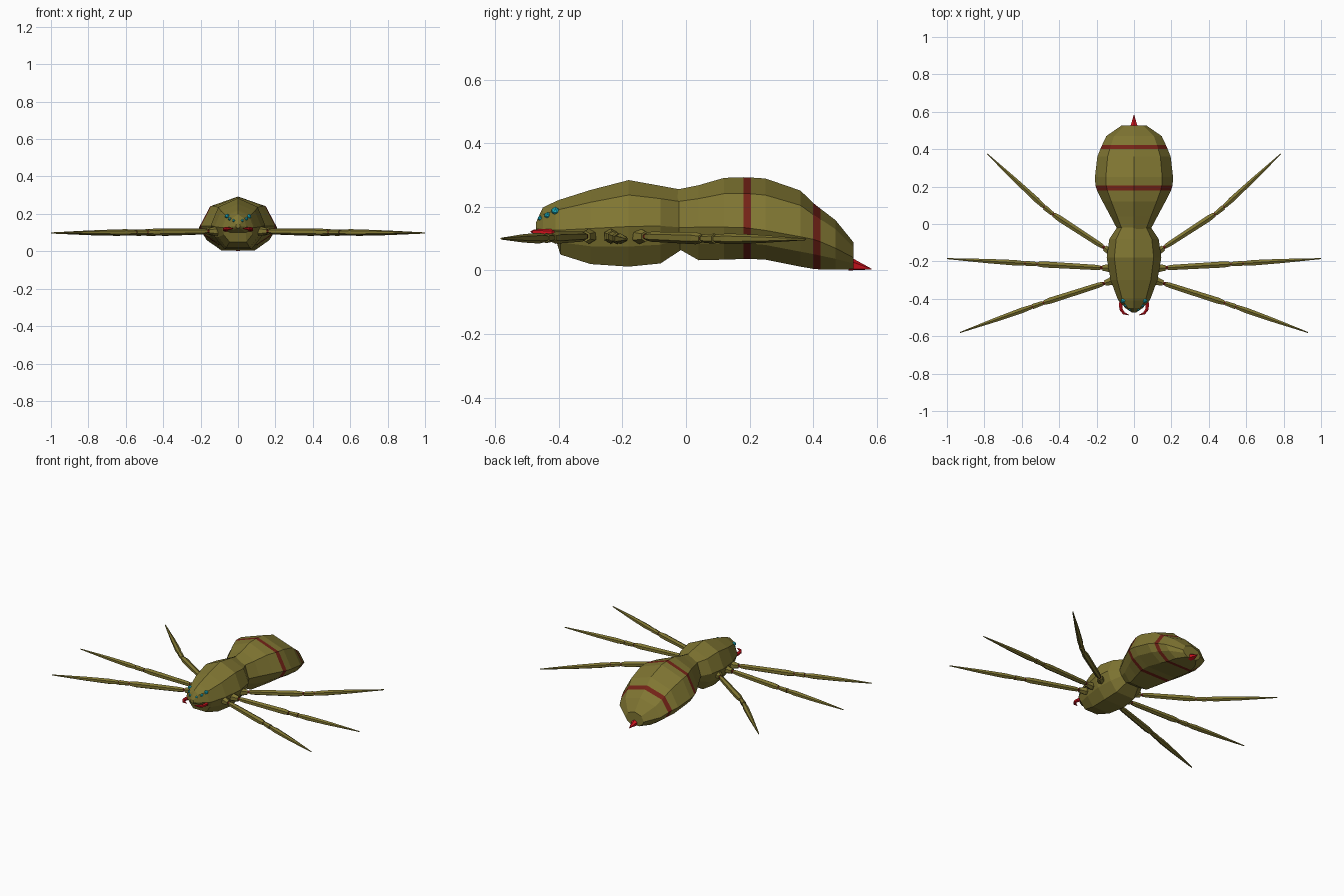
import bpy, bmesh, math
from mathutils import Vector
from mathutils.bvhtree import BVHTree

if "Cube" in bpy.data.objects:
    bpy.data.objects.remove(bpy.data.objects["Cube"])


def material(name, rgb):
    m = bpy.data.materials.new(name)
    m.diffuse_color = (*rgb, 1)
    m.use_nodes = True
    m.node_tree.nodes["Principled BSDF"].inputs["Base Color"].default_value = m.diffuse_color
    return m


OLIVE = material("olive", (0.215, 0.180, 0.032))
STRIPE = material("dark_red", (0.17, 0.016, 0.008))
RED = material("red", (0.62, 0.006, 0.012))
CYAN = material("cyan", (0.015, 0.55, 0.68))


def finish(bm, name, *mats):
    bmesh.ops.recalc_face_normals(bm, faces=bm.faces)
    me = bpy.data.meshes.new(name)
    bm.to_mesh(me)
    bm.free()
    for m in mats:
        me.materials.append(m)
    ob = bpy.data.objects.new(name, me)
    bpy.context.collection.objects.link(ob)
    return ob


def loft(bm, rings):
    """Skin a list of equally sized point rings and cap both ends."""
    vs = [[bm.verts.new(p) for p in r] for r in rings]
    n = len(vs[0])
    for a, b in zip(vs, vs[1:]):
        for i in range(n):
            bm.faces.new((a[i], a[(i + 1) % n], b[(i + 1) % n], b[i]))
    bm.faces.new(vs[0])
    bm.faces.new(vs[-1])


def body_ring(y, w, top, mid, bot):
    half = [(0.72 * w, mid + 0.68 * (top - mid)), (w, mid),
            (0.85 * w, mid - 0.5 * (mid - bot)), (0.5 * w, bot)]
    pts = [(0, top)] + half + [(-x, z) for x, z in reversed(half)]
    return [(x, y, z) for x, z in pts]


def tube(bm, path, sides=6):
    """Tapered tube through (point, radius) pairs."""
    rings = []
    for i, (p, r) in enumerate(path):
        d = (path[min(i + 1, len(path) - 1)][0] - path[max(i - 1, 0)][0]).normalized()
        side = d.cross(Vector((0, 0, 1))).normalized()
        up = side.cross(d)
        rings.append([p + r * (math.cos(a) * side + math.sin(a) * up)
                      for a in (math.tau * (k + 0.5) / sides for k in range(sides))])
    loft(bm, rings)


# Head and thorax: y, half width, top, widest height, bottom
bm = bmesh.new()
loft(bm, [body_ring(*s) for s in (
    (-0.472, 0.012, 0.150, 0.135, 0.125),
    (-0.450, 0.045, 0.198, 0.130, 0.115),
    (-0.410, 0.083, 0.217, 0.127, 0.100),
    (-0.395, 0.090, 0.223, 0.127, 0.050),
    (-0.300, 0.125, 0.253, 0.132, 0.020),
    (-0.180, 0.146, 0.284, 0.138, 0.012),
    (-0.080, 0.132, 0.266, 0.140, 0.022),
    (-0.010, 0.085, 0.253, 0.135, 0.068))])
bmesh.ops.recalc_face_normals(bm, faces=bm.faces)
surface = BVHTree.FromBMesh(bm)
finish(bm, "head_and_thorax", OLIVE)

# Abdomen with two painted bands
bm = bmesh.new()
loft(bm, [body_ring(*s) for s in (
    (-0.030, 0.088, 0.254, 0.135, 0.072),
    (0.040, 0.125, 0.268, 0.136, 0.032),
    (0.120, 0.168, 0.291, 0.136, 0.034),
    (0.180, 0.198, 0.293, 0.135, 0.036),
    (0.205, 0.206, 0.292, 0.132, 0.036),
    (0.250, 0.209, 0.289, 0.126, 0.034),
    (0.360, 0.196, 0.251, 0.106, 0.012),
    (0.400, 0.180, 0.212, 0.098, 0.005),
    (0.423, 0.170, 0.194, 0.090, 0.003),
    (0.470, 0.148, 0.158, 0.070, 0.003),
    (0.527, 0.066, 0.088, 0.040, 0.004))])
for f in bm.faces:
    y = f.calc_center_median().y
    f.material_index = int(0.18 < y < 0.205 or 0.40 < y < 0.423)
finish(bm, "abdomen", OLIVE, STRIPE)

# Sting
bm = bmesh.new()
tube(bm, [(Vector((0, 0.515, 0.017)), 0.024), (Vector((0, 0.584, 0.004)), 0.001)])
for v in bm.verts:
    v.co.z = max(v.co.z, 0)
finish(bm, "sting", RED)

# Legs: hip, knee and tip positions on the +x side
LEGS = {
    "front": ((0.09, -0.295, 0.108), (0.505, -0.428, 0.102), (0.93, -0.58, 0.100)),
    "middle": ((0.10, -0.238, 0.108), (0.540, -0.213, 0.100), (1.00, -0.185, 0.098)),
    "rear": ((0.10, -0.165, 0.108), (0.450, 0.063, 0.100), (0.785, 0.375, 0.098)),
}
for s, label in ((1, "right"), (-1, "left")):
    for name, pts in LEGS.items():
        hip, knee, tip = (Vector((s * x, y, z)) for x, y, z in pts)
        upper, lower = (knee - hip).normalized(), (tip - knee).normalized()
        out = hip + upper * 0.075
        bm = bmesh.new()
        tube(bm, [(hip, 0.020), (hip + upper * 0.035, 0.024), (out - upper * 0.006, 0.017)])
        tube(bm, [(out + upper * 0.006, 0.013), (out + upper * 0.03, 0.016),
                  (knee - upper * 0.06, 0.019), (knee - upper * 0.025, 0.014)])
        tube(bm, [(knee - upper * 0.018, 0.013), (knee + lower * 0.04, 0.016)])
        tube(bm, [(knee + lower * 0.045, 0.013), (knee + lower * 0.10, 0.017),
                  (knee + lower * 0.25, 0.013), (tip, 0.003)])
        finish(bm, f"{name}_leg_{label}", OLIVE)
        # Thin red joint cores
        bm = bmesh.new()
        tube(bm, [(out - upper * 0.012, 0.010), (out + upper * 0.012, 0.010)])
        tube(bm, [(knee - upper * 0.035, 0.010), (knee + lower * 0.055, 0.010)])
        finish(bm, f"{name}_leg_joints_{label}", STRIPE)

    # Curved mandible
    bm = bmesh.new()
    tube(bm, [(Vector((s * x, y, z)), r) for x, y, z, r in (
        (0.050, -0.395, 0.116, 0.012), (0.070, -0.425, 0.118, 0.012),
        (0.070, -0.455, 0.120, 0.010), (0.055, -0.477, 0.121, 0.008),
        (0.028, -0.487, 0.122, 0.002))])
    finish(bm, f"mandible_{label}", RED)

    # Eyes seated on the head surface
    bm = bmesh.new()
    for x, y, z, r in ((0.058, -0.410, 0.187, 0.013), (0.046, -0.437, 0.174, 0.010),
                       (0.024, -0.460, 0.165, 0.008)):
        p = surface.find_nearest(Vector((s * x, y, z)))[0]
        made = bmesh.ops.create_icosphere(bm, subdivisions=1, radius=r)
        bmesh.ops.translate(bm, verts=made["verts"], vec=p)
    finish(bm, f"eyes_{label}", CYAN)
